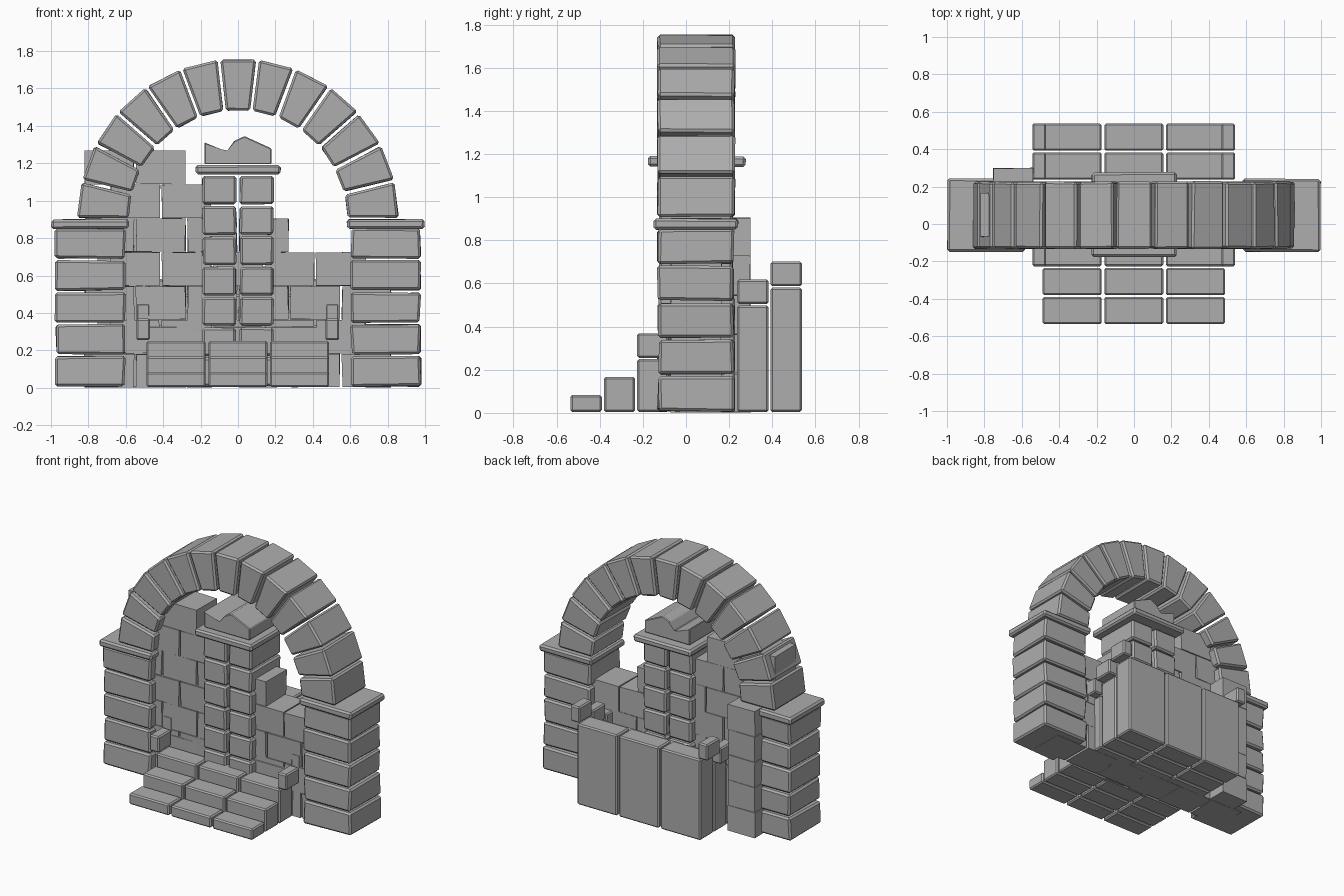
import bpy, bmesh, math, random
from mathutils import Vector

if "Cube" in bpy.data.objects:
    bpy.data.objects.remove(bpy.data.objects["Cube"])

random.seed(4)
stone = bpy.data.materials.new("grey stone")
stone.diffuse_color = (0.42, 0.42, 0.42, 1)
stone.use_nodes = True
stone.node_tree.nodes["Principled BSDF"].inputs["Base Color"].default_value = stone.diffuse_color


def add_block(bm, front, y0, y1, bevel=0.012, jitter=0.0):
    """Extrude an x-z outline from y0 to y1 and chamfer its edges."""
    b = bmesh.new()
    rings = []
    for y in (y0, y1):
        ring = []
        for x, z in front:
            j = [random.uniform(-jitter, jitter) for _ in range(3)]
            ring.append(b.verts.new((x + j[0], y + j[1], max(0, z + j[2] * 0.6))))
        rings.append(ring)
    n = len(front)
    b.faces.new(rings[0])
    b.faces.new(rings[1][::-1])
    for i in range(n):
        k = (i + 1) % n
        b.faces.new((rings[0][i], rings[1][i], rings[1][k], rings[0][k]))
    if bevel:
        bmesh.ops.bevel(b, geom=b.edges[:], offset=bevel, segments=1,
                        affect='EDGES', clamp_overlap=True)
    bmesh.ops.recalc_face_normals(b, faces=b.faces[:])
    tmp = bpy.data.meshes.new("tmp")
    b.to_mesh(tmp)
    b.free()
    bm.from_mesh(tmp)
    bpy.data.meshes.remove(tmp)


def box(bm, x0, x1, y0, y1, z0, z1, bevel=0.012, jitter=0.0):
    add_block(bm, [(x0, z0), (x1, z0), (x1, z1), (x0, z1)], y0, y1, bevel, jitter)


def finish(name, bm):
    me = bpy.data.meshes.new(name)
    bm.to_mesh(me)
    bm.free()
    me.materials.append(stone)
    ob = bpy.data.objects.new(name, me)
    bpy.context.collection.objects.link(ob)
    return ob


# side pillars with capping slabs
for side, name in ((-1, "left"), (1, "right")):
    bm = bmesh.new()
    for i in range(5):
        z = 0.008 + i * 0.171
        box(bm, side * 0.79 - 0.185, side * 0.79 + 0.185, -0.13, 0.22,
            z, z + 0.16, jitter=0.006)
    finish(name + "_pillar", bm)
    bm = bmesh.new()
    box(bm, side * 0.79 - 0.207, side * 0.79 + 0.207, -0.148, 0.242, 0.85, 0.9, jitter=0.003)
    finish(name + "_pillar_cap", bm)

# arch of thirteen wedge stones
bm = bmesh.new()
r_in, r_out, zc = 0.585, 0.858, 0.9
step = math.pi / 13
for i in range(13):
    a = (i + 0.5) * step
    radial = Vector((math.cos(a), math.sin(a)))
    tangent = Vector((-math.sin(a), math.cos(a)))
    outline = []
    for r, s in ((r_in, -1), (r_out, -1), (r_out, 1), (r_in, 1)):
        half = r * math.tan(step / 2) - 0.009
        p = radial * (r * 0.995) + tangent * s * half
        outline.append((p.x, zc + p.y))
    add_block(bm, outline, -0.132, 0.226, jitter=0.003)
finish("arch", bm)

# central pillar: paired columns of small blocks
bm = bmesh.new()
for i in range(7):
    z = 0.008 + i * 0.162
    for x in (-0.1, 0.1):
        box(bm, x - 0.09, x + 0.09, -0.125, 0.215, z, z + 0.152, jitter=0.003)
finish("central_pillar", bm)
bm = bmesh.new()
box(bm, -0.225, 0.227, -0.175, 0.275, 1.14, 1.19, jitter=0.003)
finish("central_pillar_cap", bm)

# broken stone resting on the central pillar
bm = bmesh.new()
add_block(bm, [(-0.18, 1.195), (0.178, 1.195), (0.178, 1.28), (0.035, 1.345),
               (-0.02, 1.32), (-0.055, 1.262), (-0.09, 1.275), (-0.18, 1.312)],
          -0.125, 0.215, bevel=0.005)
finish("broken_stone", bm)

# ruined wall in running bond; each row is (left end, right end)
bm = bmesh.new()
rows = [(-0.825, 0.825), (-0.6875, 0.6875), (-0.825, 0.825), (-0.6875, 0.6875),
        (-0.825, 0.275), (-0.6875, -0.1375), (-0.825, -0.275)]
for r, (left, right) in enumerate(rows):
    z = 0.003 + r * 0.181
    for k in range(round((right - left) / 0.275)):
        x = left + k * 0.275
        box(bm, x + 0.006, x + 0.269, -0.07, 0.165, z, z + 0.178, bevel=0, jitter=0.004)
finish("ruined_wall", bm)

# short buttress behind the left pillar
bm = bmesh.new()
for r in range(5):
    z = 0.003 + r * 0.181
    box(bm, -0.752, -0.54, 0.04, 0.298, z, z + 0.178, bevel=0, jitter=0.003)
finish("back_buttress", bm)

# stairs rising to the back, three stones per step
bm = bmesh.new()
for s in range(7):
    y = -0.535 + s * 0.1545
    for x in (-0.33, 0.0, 0.33):
        box(bm, x - 0.159, x + 0.157, y, y + 0.145, 0.004, 0.083 * (s + 1), bevel=0.009)
finish("stairs", bm)

# small kerb stones beside the upper steps
bm = bmesh.new()
for s in range(2, 7):
    y = -0.535 + s * 0.1545
    z = 0.083 * (s + 1)
    for x in (-0.507, 0.504):
        box(bm, x - 0.037, x + 0.037, y, y + 0.145, z + 0.006, z + 0.12, bevel=0.009)
finish("kerb_stones", bm)
